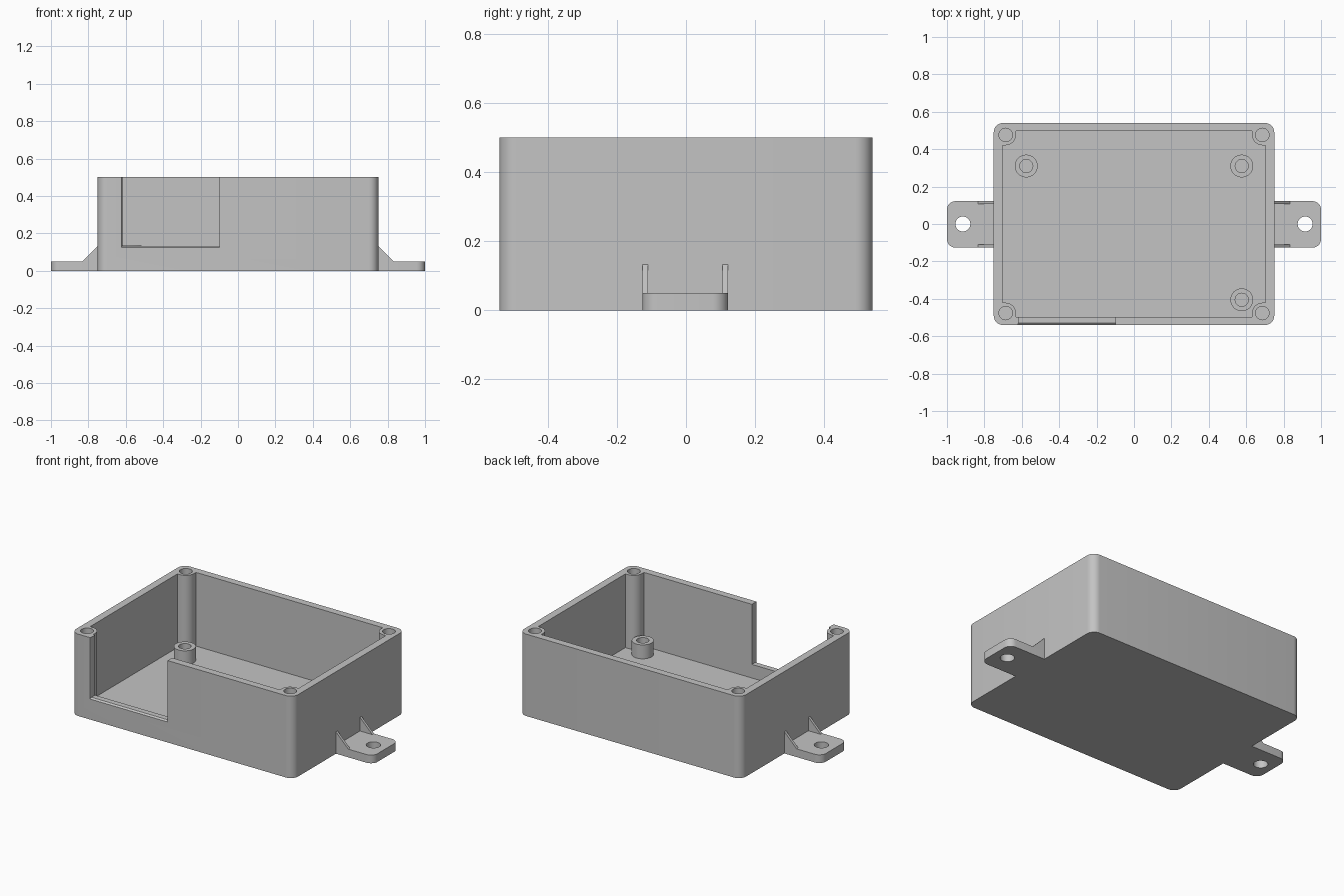
import bpy, bmesh, math

old = bpy.data.objects.get("Cube")
if old:
    bpy.data.objects.remove(old, do_unlink=True)

GREY = (0.55, 0.55, 0.55, 1.0)
mat = bpy.data.materials.new("grey plastic")
mat.use_nodes = True
mat.diffuse_color = GREY
bsdf = mat.node_tree.nodes["Principled BSDF"]
bsdf.inputs["Base Color"].default_value = GREY
bsdf.inputs["Roughness"].default_value = 0.6

# Main dimensions
HX, HY, H = 0.75, 0.54, 0.50      # outer half sizes and height
IX, IY, FLOOR = 0.704, 0.496, 0.05  # cavity half sizes and floor level
PX, PY, PR = 0.686, 0.476, 0.055  # corner screw posts


def loft(name, rings):
    """Closed solid through equal-length rings of 3D points."""
    bm = bmesh.new()
    loops = [[bm.verts.new(p) for p in ring] for ring in rings]
    n = len(loops[0])
    for a, b in zip(loops, loops[1:]):
        for i in range(n):
            j = (i + 1) % n
            bm.faces.new((a[i], a[j], b[j], b[i]))
    bm.faces.new(loops[0][::-1])
    bm.faces.new(loops[-1])
    bmesh.ops.recalc_face_normals(bm, faces=bm.faces)
    mesh = bpy.data.meshes.new(name)
    bm.to_mesh(mesh)
    bm.free()
    mesh.materials.append(mat)
    obj = bpy.data.objects.new(name, mesh)
    bpy.context.collection.objects.link(obj)
    return obj


def prism(name, outline, z0, z1):
    return loft(name, [[(x, y, z) for x, y in outline] for z in (z0, z1)])


def arc(cx, cy, r, a0, a1, n=8):
    return [(cx + r * math.cos(math.radians(a0 + (a1 - a0) * i / n)),
             cy + r * math.sin(math.radians(a0 + (a1 - a0) * i / n)))
            for i in range(n + 1)]


def circle(cx, cy, r, n=32):
    return arc(cx, cy, r, 0, 360, n)[:-1]


def cut(obj, cutters):
    """Subtract the cutters, then remove them."""
    for c in cutters:
        c.hide_render = True
        m = obj.modifiers.new("cut", "BOOLEAN")
        m.operation, m.solver, m.object = "DIFFERENCE", "EXACT", c
        bpy.context.view_layer.objects.active = obj
        bpy.ops.object.modifier_apply(modifier=m.name)
        bpy.data.objects.remove(c, do_unlink=True)


# Case body: rounded block
r = 0.05
outline = []
for sx, sy, a in ((1, 1, 0), (-1, 1, 90), (-1, -1, 180), (1, -1, 270)):
    outline += arc(sx * (HX - r), sy * (HY - r), r, a, a + 90)
body = prism("case_body", outline, 0, H)

# Cavity outline wraps around a rounded post in every corner
cavity = []
for sx, sy in ((1, 1), (-1, 1), (-1, -1), (1, -1)):
    corner = [(sx * IX, sy * (PY - PR))]
    corner += [(sx * x, sy * y) for x, y in arc(PX, PY, PR, 270, 180)]
    corner += [(sx * (PX - PR), sy * IY)]
    cavity += corner if sx * sy > 0 else corner[::-1]
cutters = [prism("cavity_cutter", cavity, FLOOR, H + 0.1)]

# Screw holes in the corner posts
for sx in (-1, 1):
    for sy in (-1, 1):
        cutters.append(prism("post_hole_cutter", circle(sx * PX, sy * PY, 0.036),
                             FLOOR + 0.02, H + 0.1))

# Front opening, with its outer edge eased along the sill and one jamb
rings = []
for y, e in ((-HY - 0.01, 0.016), (-HY + 0.01, 0.0), (-0.45, 0.0)):
    x0, x1, z0, z1 = -0.618 - e * 0.5, -0.098, 0.133 - e, H + 0.1
    rings.append([(x0, y, z0), (x1, y, z0), (x1, y, z1), (x0, y, z1)])
cutters.append(loft("opening_cutter", rings))
cut(body, cutters)
parts = [body]

# Hollow board standoffs on the floor
for label, x, y in (("back_right", -0.576, 0.31), ("back_left", 0.576, 0.31),
                    ("front_left", 0.576, -0.405)):
    post = prism(label + "_standoff", circle(x, y, 0.061), FLOOR, 0.135)
    cut(post, [prism("hole_cutter", circle(x, y, 0.035), FLOOR - 0.02, 0.2)])
    parts.append(post)

# Mounting ears with a screw hole and two gussets each
EY, EW, ER = -0.002, 0.124, 0.045
for s, label in ((1, "left"), (-1, "right")):
    ear = [(HX, EY - EW)] + arc(1 - ER, EY - EW + ER, ER, 270, 360)
    ear += arc(1 - ER, EY + EW - ER, ER, 0, 90) + [(HX, EY + EW)]
    plate = prism(label + "_mounting_ear", [(s * x, y) for x, y in ear], 0, 0.05)
    cut(plate, [prism("hole_cutter", circle(s * 0.915, 0, 0.04), -0.1, 0.1)])
    parts.append(plate)
    for side, y0 in (("front", EY - EW), ("back", EY + EW - 0.016)):
        tri = ((HX, 0.05), (0.833, 0.05), (HX, 0.133))
        parts.append(loft(f"{label}_{side}_gusset",
                          [[(s * x, y, z) for x, z in tri] for y in (y0, y0 + 0.016)]))

# Smooth the round surfaces, keep the edges crisp
bpy.ops.object.select_all(action="DESELECT")
for p in parts:
    p.select_set(True)
bpy.context.view_layer.objects.active = body
bpy.ops.object.shade_smooth_by_angle(angle=math.radians(30))
